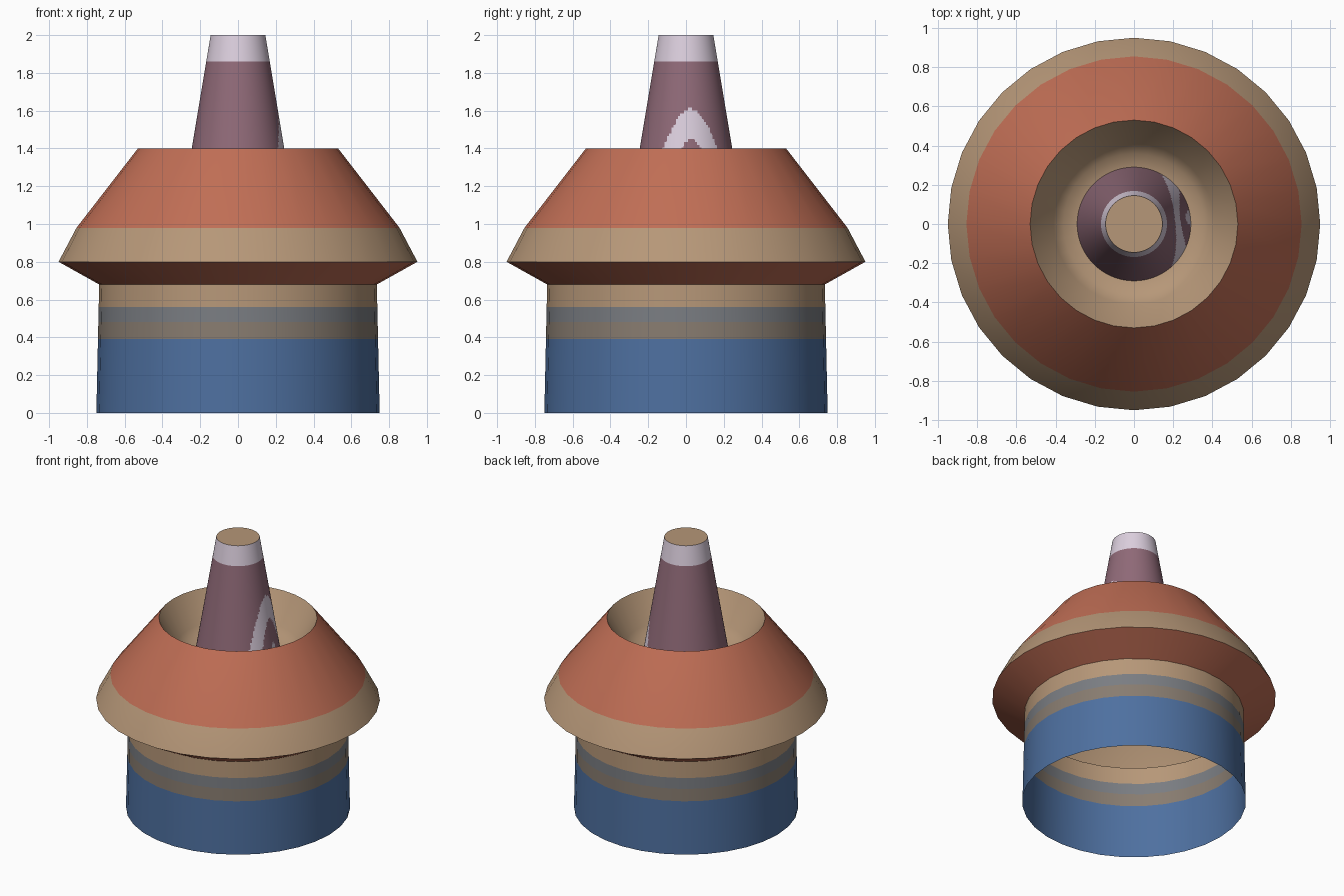
import bpy, math

if "Cube" in bpy.data.objects:
    bpy.data.objects.remove(bpy.data.objects["Cube"])


def lin(c):
    c /= 255
    return c / 12.92 if c <= 0.04045 else ((c + 0.055) / 1.055) ** 2.4


def material(name, r, g, b):
    m = bpy.data.materials.new(name)
    m.diffuse_color = (lin(r), lin(g), lin(b), 1)
    m.use_nodes = True
    m.node_tree.nodes["Principled BSDF"].inputs["Base Color"].default_value = m.diffuse_color
    return m


blue = material("blue", 78, 112, 160)
brown_grey = material("brown_grey", 136, 124, 112)
blue_grey = material("blue_grey", 122, 125, 130)
tan = material("tan", 182, 151, 120)
red = material("brick_red", 192, 110, 85)
mauve = material("mauve", 144, 106, 120)
pale = material("pale_lavender", 220, 207, 222)


def lathe(name, profile, sides, mats, rule, cap=False):
    """Revolve (radius, height) points; rule(row, theta, z) gives the material slot."""
    verts, faces, slots = [], [], []
    for r, z in profile:
        for i in range(sides):
            a = 2 * math.pi * i / sides
            verts.append((r * math.cos(a), r * math.sin(a), z))
    for row in range(len(profile) - 1):
        for i in range(sides):
            j = (i + 1) % sides
            a, b = row * sides, (row + 1) * sides
            faces.append((a + i, a + j, b + j, b + i))
            z = (profile[row][1] + profile[row + 1][1]) / 2
            slots.append(rule(row, 360 * (i + 0.5) / sides, z))
    if cap:
        top = (len(profile) - 1) * sides
        faces.append(tuple(range(top, top + sides)))
        slots.append(len(mats) - 1)
    mesh = bpy.data.meshes.new(name)
    mesh.from_pydata(verts, [], faces)
    for m in mats:
        mesh.materials.append(m)
    for p, s in zip(mesh.polygons, slots):
        p.material_index = s
    ob = bpy.data.objects.new(name, mesh)
    bpy.context.collection.objects.link(ob)
    bpy.ops.object.select_all(action='DESELECT')
    ob.select_set(True)
    bpy.context.view_layer.objects.active = ob
    bpy.ops.object.shade_smooth_by_angle(angle=math.radians(40))
    return ob


def wall_r(z):
    return 0.75 - 0.015 * z / 0.68


# Open-bottomed banded wall
lathe("base_wall", [(wall_r(z), z) for z in (0, 0.39, 0.48, 0.56, 0.68)], 32,
      [blue, brown_grey, blue_grey, tan], lambda row, t, z: row)

# Flared brim, sloping shoulder and the sunken bowl in its top
lathe("brim_and_bowl",
      [(0.735, 0.68), (0.95, 0.80), (0.855, 0.98), (0.53, 1.40),
       (0.41, 1.20), (0.36, 1.145), (0.29, 1.13)], 32,
      [red, tan], lambda row, t, z: (0, 1, 0, 1, 1, 1)[row])


# Spire: pale tip, and nested pale arches on the right side
def spire_colour(row, t, z):
    d = (t - 6.6 + 180) % 360 - 180
    if z > 1.86 or z < 1.28 - 0.15 * (d / 9) ** 2:
        return 1
    in_outer = z < 1.61 - 0.21 * (d / 36) ** 2
    in_inner = z < 1.45 - 0.05 * (d / 12) ** 2
    return 1 if in_outer and not in_inner else 0


heights = [1.13 + 0.73 * i / 48 for i in range(49)] + [2.0]
lathe("spire", [(0.145 + (2 - z) / 6, z) for z in heights], 128,
      [mauve, pale, tan], spire_colour, cap=True)
